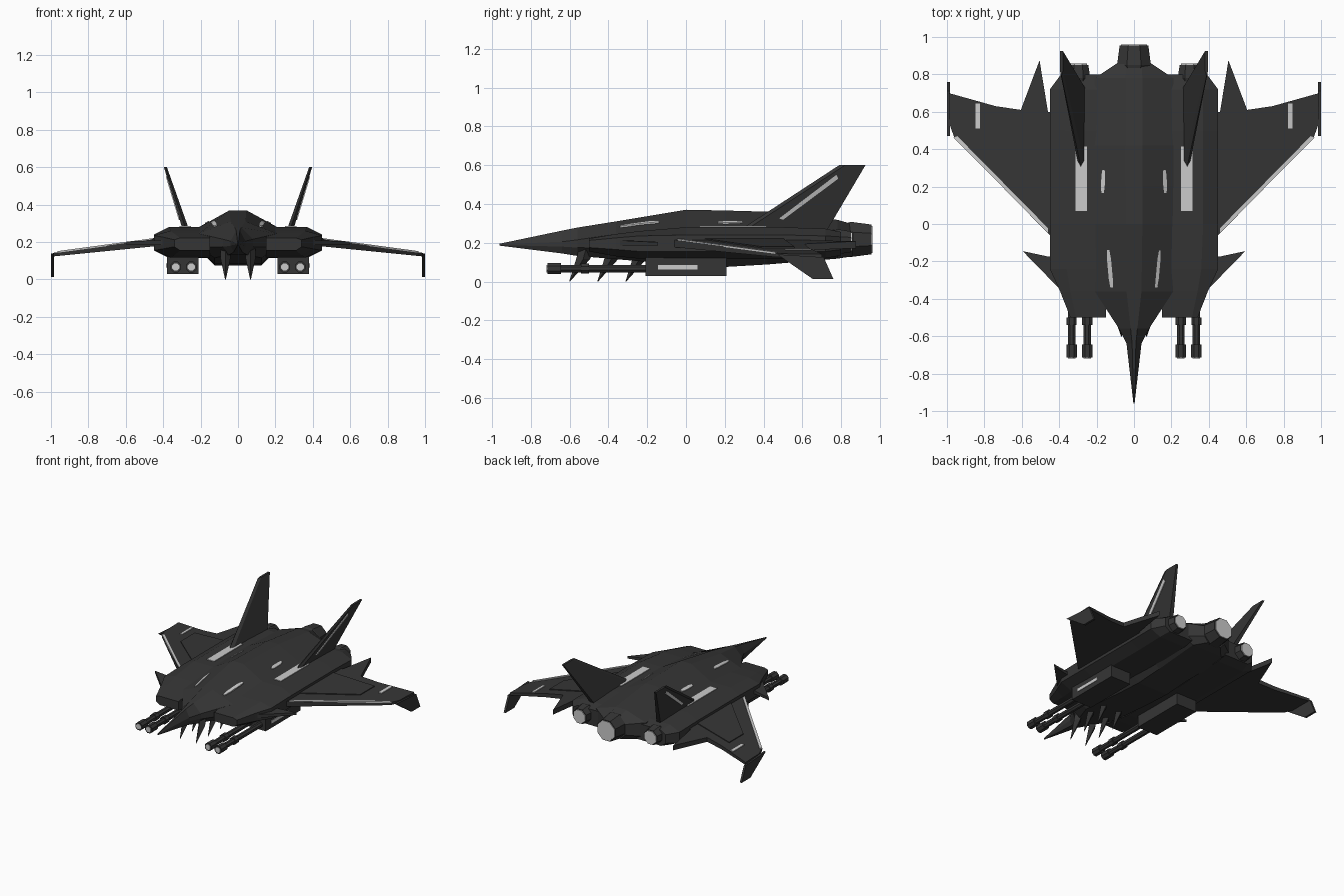
import bpy, math
from mathutils import Vector
from mathutils.bvhtree import BVHTree

if "Cube" in bpy.data.objects:
    bpy.data.objects.remove(bpy.data.objects["Cube"])


def material(name, v):
    m = bpy.data.materials.new(name)
    m.diffuse_color = (v, v, v, 1)
    m.use_nodes = True
    m.node_tree.nodes["Principled BSDF"].inputs["Base Color"].default_value = m.diffuse_color
    return m


DARK = material("charcoal", 0.036)
LIGHT = material("pale_grey", 0.6)


def build(name, verts, faces, mat=DARK, mirror=True):
    me = bpy.data.meshes.new(name)
    me.from_pydata([tuple(v) for v in verts], [], faces)
    me.materials.append(mat)
    ob = bpy.data.objects.new(name, me)
    bpy.context.collection.objects.link(ob)
    bpy.context.view_layer.objects.active = ob
    bpy.ops.object.mode_set(mode='EDIT')
    bpy.ops.mesh.select_all(action='SELECT')
    bpy.ops.mesh.normals_make_consistent(inside=False)
    bpy.ops.object.mode_set(mode='OBJECT')
    if mirror:
        ob.modifiers.new("mirror", 'MIRROR').use_mirror_merge = False
    return ob


def loft(name, rings, mat=DARK, mirror=True):
    """Skin a row of equal-sized rings and cap both ends."""
    n = len(rings[0])
    verts = [p for r in rings for p in r]
    faces = [(k * n + i, k * n + (i + 1) % n, (k + 1) * n + (i + 1) % n, (k + 1) * n + i)
             for k in range(len(rings) - 1) for i in range(n)]
    faces += [tuple(range(n)), tuple(range((len(rings) - 1) * n, len(rings) * n))]
    return build(name, verts, faces, mat, mirror)


def plate(name, poly, top, bottom, mat=DARK):
    """Plan-view outline between two height rules of x."""
    return loft(name, [[(x, y, bottom(x)) for x, y in poly],
                       [(x, y, top(x)) for x, y in poly]], mat)


def tube(name, x, z, steps, n=8, mat=DARK, mirror=True):
    """Turned part along y from (y, radius) steps."""
    return loft(name, [[(x + r * math.cos((i + .5) * math.tau / n), y,
                         z + r * math.sin((i + .5) * math.tau / n)) for i in range(n)]
                       for y, r in steps], mat, mirror)


# Central hull: y, ridge half width, shoulder half width, top, shoulder, lower edge, bottom
def hull_ring(y, a, b, zt, zs, zl, zb):
    c = b * .6
    half = [(a, zt), (b, zs), (b, zl), (c, zb)]
    return [(x, y, z) for x, z in half] + [(-x, y, z) for x, z in reversed(half)]


hull = loft("hull", [hull_ring(*s) for s in (
    (-.96, .002, .003, .195, .192, .188, .185),
    (-.64, .01, .04, .262, .205, .18, .145),
    (-.56, .018, .08, .278, .215, .175, .132),
    (-.36, .04, .21, .31, .245, .17, .115),
    (0, .045, .21, .37, .278, .16, .085),
    (.2, .045, .21, .366, .28, .16, .075),
    (.42, .045, .21, .36, .28, .16, .088),
    (.78, .045, .21, .318, .265, .16, .118),
    (.86, .04, .09, .295, .25, .17, .13))], mirror=False)

# Side nacelles: y, flat edge x, outer x, top, upper edge, lower edge, bottom
loft("nacelle", [[(.15, y, zt), (f, y, zt), (o, y, zu), (o, y, zl), (f, y, zb), (.15, y, zb)]
                 for y, f, o, zt, zu, zl, zb in (
    (-.5, .31, .34, .222, .212, .175, .155),
    (-.36, .34, .395, .245, .225, .165, .13),
    (-.24, .36, .45, .26, .235, .155, .118),
    (0, .37, .45, .28, .24, .155, .115),
    (.5, .37, .45, .28, .24, .155, .115),
    (.72, .37, .45, .272, .235, .155, .12),
    (.8, .35, .39, .255, .23, .165, .135))])

# Engines with glowing rear discs
tube("main_engine", 0, .217, [(.78, .075), (.85, .098), (.955, .083)], mirror=False)
tube("main_exhaust", 0, .217, [(.953, .076), (.96, .076)], mat=LIGHT, mirror=False)
tube("side_engine", .298, .205, [(.74, .055), (.78, .07), (.85, .058)])
tube("side_exhaust", .298, .205, [(.848, .052), (.857, .052)], mat=LIGHT)


# Main wings, panels and light strips
def wing_top(x):
    return .215 - (x - .45) * .135


def wing_bottom(x):
    return wing_top(x) - .038 + (x - .45) * .035


def above(d):
    return lambda x: wing_top(x) + d


plate("wing", [(.4, -.1), (.45, -.06), (.96, .46), (.985, .53), (.99, .70), (.74, .63),
               (.605, .61), (.505, .875), (.46, .6), (.4, .6)], wing_top, wing_bottom)
plate("wing_panel", [(.43, .08), (.755, .39), (.755, .56), (.43, .5)], above(.006), above(-.005))
plate("wing_edge_light", [(.46, -.047), (.965, .462), (.945, .47), (.46, -.022)],
      above(.006), above(-.003), LIGHT)
plate("wing_tip_light", [(.823, .51), (.847, .51), (.847, .645), (.823, .645)],
      above(.006), above(-.003), LIGHT)

# Drooping wing tip fins
loft("wing_tip_fin", [[(x, y, z) for y, z in
     ((.47, .14), (.71, .125), (.76, .012), (.655, .012))] for x in (.984, 1)])

# Front canards
plate("canard", [(.33, -.4), (.395, -.35), (.595, -.145), (.455, -.175), (.35, -.15)],
      lambda x: .212 - (x - .4) * .05, lambda x: .185)


# Canted tail fins, with a light strip on the outer face
def fin_x(z, side):
    t = (z - .27) / .33
    return .28 + .108 * t + side * (.017 - .009 * t)


def fin_ring(z, y0, y1):
    return [(fin_x(z, -1), y0 + .03, z), (fin_x(z, 0), y0, z), (fin_x(z, 1), y0 + .03, z),
            (fin_x(z, 1), y1, z), (fin_x(z, -1), y1, z)]


loft("tail_fin", [fin_ring(.27, .285, .73), fin_ring(.6, .79, .925)])
strip = [(.48, .325), (.5, .318), (.785, .53), (.775, .55)]
loft("tail_fin_light", [[(fin_x(z, 1) + d, y, z) for y, z in strip] for d in (-.003, .005)], LIGHT)

# Gun pods with twin barrels
loft("gun_pod", [[(.21, y, .028), (.38, y, .028), (.38, y, .125), (.21, y, .125)]
                 for y in (-.21, .21)])
loft("gun_pod_light", [[(x, -.145, .063), (x, .06, .063), (x, .06, .085), (x, -.145, .085)]
                       for x in (.378, .384)], LIGHT)
for label, x in (("inner", .25), ("outer", .333)):
    tube(label + "_barrel", x, .067, [(-.715, .031), (-.645, .031), (-.645, .021), (-.54, .021),
                                      (-.54, .029), (-.5, .029), (-.5, .021), (-.2, .021)])
    tube(label + "_muzzle", x, .067, [(-.718, .021), (-.713, .021)], mat=LIGHT)

# Row of fangs under the nose
for i, y in enumerate((-.6, -.455, -.31)):
    loft("fang_%d" % (i + 1), [
        [(.035, y + .085, .17), (.065, y + .05, .17), (.095, y + .085, .17), (.065, y + .13, .17)],
        [(.04, y + .07, .115), (.067, y + .035, .12), (.094, y + .07, .115), (.067, y + .105, .115)],
        [(.067 + dx, y + dy, 0) for dx, dy in ((-.002, 0), (0, -.002), (.002, 0), (0, .002))]])

# Light plates on the nacelle tops
loft("nacelle_light", [[(.25, .07, z), (.312, .07, z), (.312, .415, z), (.25, .415, z)]
                       for z in (.277, .285)], LIGHT)

# Light strips laid on the hull shoulders
tree = BVHTree.FromPolygons([v.co[:] for v in hull.data.vertices],
                            [p.vertices[:] for p in hull.data.polygons])


def hull_strip(name, x0, y0, x1, y1, w, n=4):
    rings = []
    for i in range(n + 1):
        t = i / n
        x, y = x0 + (x1 - x0) * t, y0 + (y1 - y0) * t
        hw = w / 2 * (.6 if i in (0, n) else 1)
        edge = [tree.ray_cast(Vector((x + s * hw, y, 1)), Vector((0, 0, -1)))[0] for s in (-1, 1)]
        up = Vector((0, 0, .006))
        rings.append([edge[0] + up, edge[1] + up, edge[1] - up / 3, edge[0] - up / 3])
    loft(name, rings, LIGHT)


hull_strip("front_hull_light", .12, -.34, .138, -.14, .022)
hull_strip("rear_hull_light", .168, .165, .163, .29, .02)
